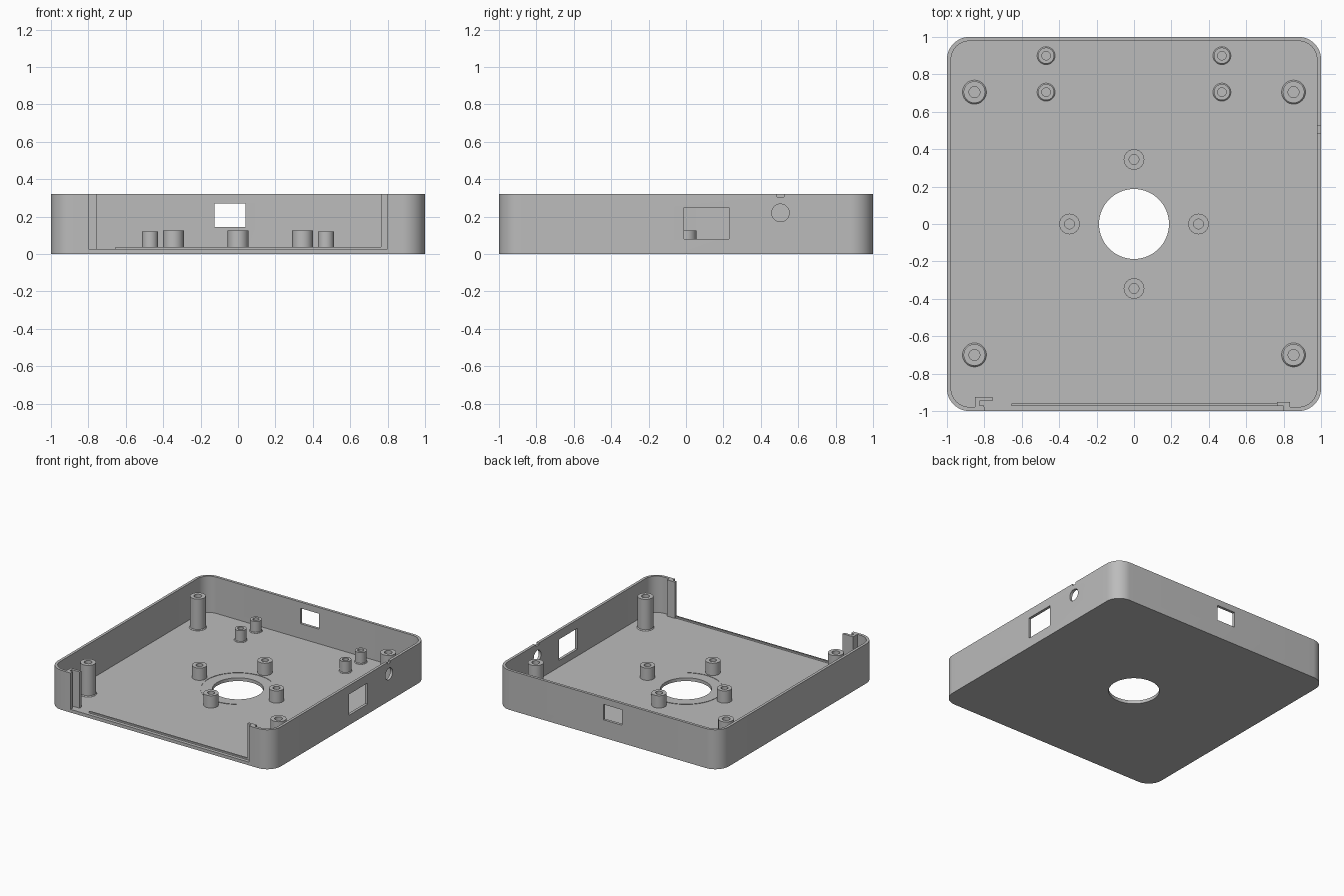
import bpy, bmesh
from math import sin, cos, pi, radians

if "Cube" in bpy.data.objects:
    bpy.data.objects.remove(bpy.data.objects["Cube"], do_unlink=True)

GREY = bpy.data.materials.new("plain grey plastic")
GREY.use_nodes = True
GREY.diffuse_color = (0.5, 0.5, 0.5, 1)
GREY.node_tree.nodes["Principled BSDF"].inputs["Base Color"].default_value = (0.5, 0.5, 0.5, 1)

HEIGHT, FLOOR, WALL, RADIUS = 0.32, 0.026, 0.022, 0.12


def finish(name, bm):
    bmesh.ops.recalc_face_normals(bm, faces=bm.faces)
    mesh = bpy.data.meshes.new(name)
    bm.to_mesh(mesh)
    bm.free()
    mesh.materials.append(GREY)
    obj = bpy.data.objects.new(name, mesh)
    bpy.context.collection.objects.link(obj)
    return obj


def prism(name, outline, z0, z1):
    """Extrude a flat outline between two heights."""
    bm = bmesh.new()
    face = bm.faces.new([bm.verts.new((x, y, z0)) for x, y in outline])
    top = bmesh.ops.extrude_face_region(bm, geom=[face])["geom"]
    verts = [v for v in top if isinstance(v, bmesh.types.BMVert)]
    bmesh.ops.translate(bm, verts=verts, vec=(0, 0, z1 - z0))
    return finish(name, bm)


def box(name, x0, x1, y0, y1, z0, z1):
    return prism(name, [(x0, y0), (x1, y0), (x1, y1), (x0, y1)], z0, z1)


def circle(r, n=64):
    return [(r * cos(2 * pi * i / n), r * sin(2 * pi * i / n)) for i in range(n)]


def rounded_square(half, r, n=12):
    pts = []
    for k, (sx, sy) in enumerate([(1, 1), (-1, 1), (-1, -1), (1, -1)]):
        for i in range(n + 1):
            a = pi / 2 * (k + i / n)
            pts.append((sx * (half - r) + r * cos(a), sy * (half - r) + r * sin(a)))
    return pts


def cut(target, cutters):
    for c in cutters:
        mod = target.modifiers.new("cut", 'BOOLEAN')
        mod.operation, mod.solver, mod.object = 'DIFFERENCE', 'EXACT', c
    bpy.context.view_layer.update()
    result = target.evaluated_get(bpy.context.evaluated_depsgraph_get())
    mesh = bpy.data.meshes.new_from_object(result)
    target.modifiers.clear()
    target.data = mesh
    for c in cutters:
        bpy.data.objects.remove(c, do_unlink=True)


def smooth(obj):
    bpy.ops.object.select_all(action='DESELECT')
    obj.select_set(True)
    bpy.context.view_layer.objects.active = obj
    bpy.ops.object.shade_smooth_by_angle(angle=radians(30))


# Tray shell with its door opening, ports and central hole
shell = prism("tray_shell", rounded_square(1, RADIUS), 0, HEIGHT)
side_hole = prism("side_hole_cutter", circle(0.047, 32), -0.1, 0.1)
side_hole.rotation_euler = (0, pi / 2, 0)
side_hole.location = (1, 0.505, 0.22)
cut(shell, [
    prism("cavity_cutter", rounded_square(1 - WALL, RADIUS - WALL), FLOOR, 0.5),
    box("door_cutter", -0.8, 0.8, -1.1, -0.95, FLOOR, 0.5),
    box("back_port_cutter", -0.125, 0.04, 0.9, 1.1, 0.145, 0.27),
    box("side_port_cutter", 0.9, 1.1, -0.01, 0.23, 0.08, 0.25),
    box("notch_cutter", 0.9, 1.1, 0.487, 0.525, 0.305, 0.5),
    side_hole,
    prism("centre_cutter", circle(0.187), -0.1, 0.2),
])
smooth(shell)


# Hollow mounting posts
def post(name, x, y, r, hole, top, flare=0.0, n=32):
    low = FLOOR - 0.005
    profile = [(r + flare, low), (r + flare, FLOOR + 0.001), (r, FLOOR + flare + 0.002),
               (r, top), (hole, top), (hole, FLOOR + 0.01)]
    bm = bmesh.new()
    rings = [[bm.verts.new((x + px, y + py, z)) for px, py in circle(rad, n)]
             for rad, z in profile]
    for a, b in zip(rings, rings[1:]):
        for i in range(n):
            j = (i + 1) % n
            bm.faces.new((a[i], a[j], b[j], b[i]))
    bm.faces.new(rings[0])
    bm.faces.new(rings[-1])
    smooth(finish(name, bm))


for sx, side in ((-1, "right"), (1, "left")):
    for y, end in ((-0.7, "front"), (0.705, "back")):
        post(f"tall_post_{end}_{side}", sx * 0.853, y, 0.058, 0.029, 0.28, 0.006)
    for y, end in ((0.705, "inner"), (0.9, "outer")):
        post(f"small_post_{end}_{side}", sx * 0.47, y, 0.043, 0.023, 0.12, 0.005)
    post(f"centre_post_{side}", sx * 0.345, 0, 0.055, 0.026, 0.125)
for sy, end in ((-1, "front"), (1, "back")):
    post(f"centre_post_{end}", 0, sy * 0.345, 0.055, 0.026, 0.125)

# Thin arc on the floor around the central hole
angles = [radians(57 + 246 * i / 48) for i in range(49)]
arc = [(0.277 * cos(a), 0.277 * sin(a)) for a in angles]
arc += [(0.272 * cos(a), 0.272 * sin(a)) for a in reversed(angles)]
smooth(prism("floor_arc", arc, FLOOR - 0.005, FLOOR + 0.003))

# Door sill rib and the two door slots
box("sill_rib", -0.655, 0.77, -0.973, -0.96, FLOOR - 0.005, 0.038)
prism("door_stop_left", [(0.765, -0.972), (0.8, -0.972), (0.8, -0.985), (0.835, -0.985),
                         (0.835, -0.952), (0.765, -0.952)], FLOOR - 0.005, HEIGHT)
prism("door_channel_right", [(-0.85, -0.985), (-0.803, -0.985), (-0.803, -0.97),
                             (-0.827, -0.97), (-0.827, -0.946), (-0.757, -0.946),
                             (-0.757, -0.925), (-0.85, -0.925)], FLOOR - 0.005, HEIGHT)
